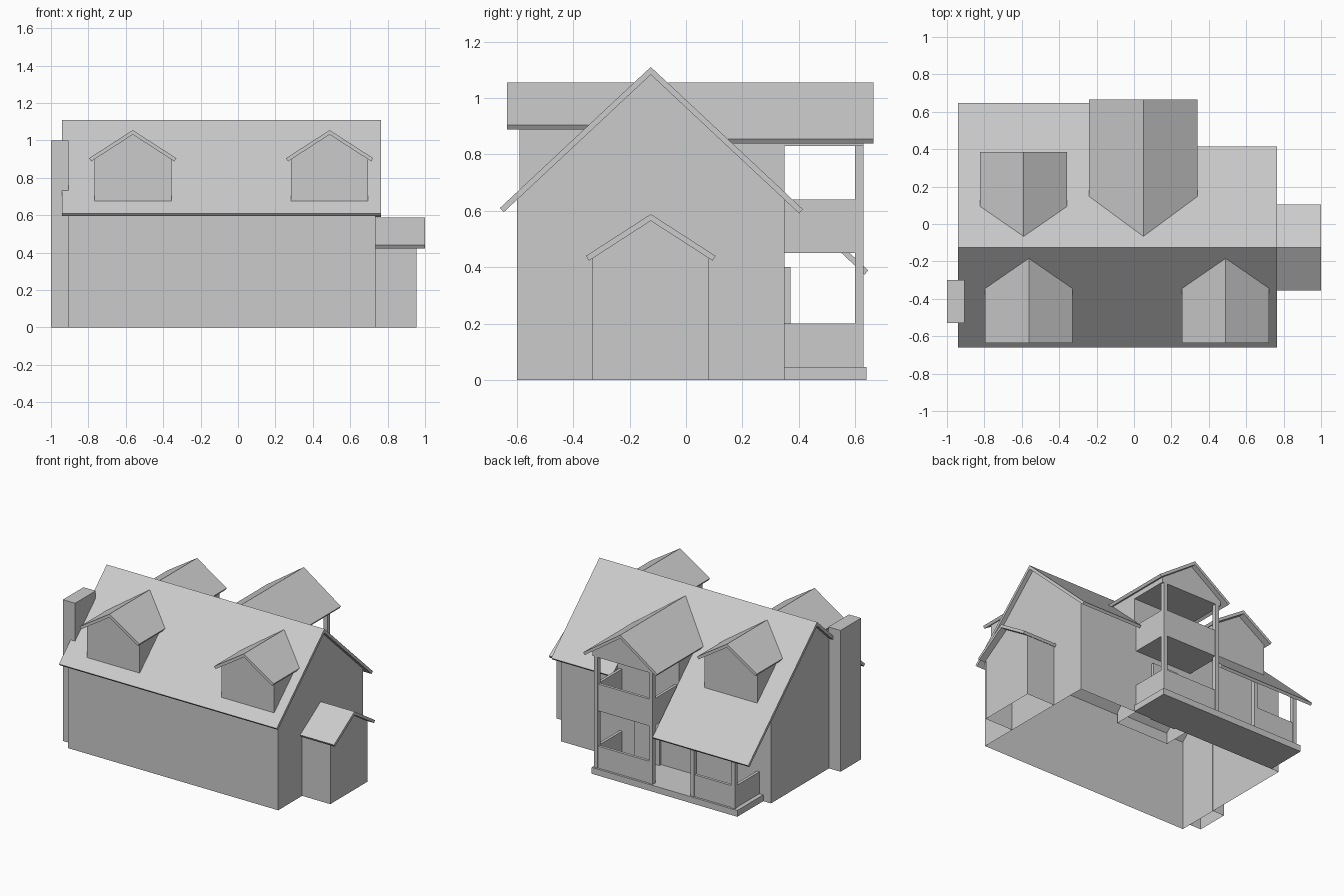
import bpy, bmesh, math

if "Cube" in bpy.data.objects:
    bpy.data.objects.remove(bpy.data.objects["Cube"])

RIDGE_Y = -0.125
PITCH = 0.935          # main roof slope


def prism(name, pts, a0, a1, axis, open_bottom=False):
    """Extrude a (horizontal, z) profile along x or y."""
    bm = bmesh.new()
    place = (lambda h, z, a: (a, h, z)) if axis == 'x' else (lambda h, z, a: (h, a, z))
    face = bm.faces.new([bm.verts.new(place(h, z, a0)) for h, z in pts])
    out = bmesh.ops.extrude_face_region(bm, geom=[face])
    d = (a1 - a0, 0, 0) if axis == 'x' else (0, a1 - a0, 0)
    bmesh.ops.translate(bm, vec=d, verts=[v for v in out['geom'] if isinstance(v, bmesh.types.BMVert)])
    bmesh.ops.recalc_face_normals(bm, faces=bm.faces)
    if open_bottom:
        low = [f for f in bm.faces if f.normal.z < -0.99]
        bmesh.ops.delete(bm, geom=low, context='FACES')
    me = bpy.data.meshes.new(name)
    bm.to_mesh(me)
    bm.free()
    ob = bpy.data.objects.new(name, me)
    bpy.context.collection.objects.link(ob)
    return ob


def box(name, x0, x1, y0, y1, z0, z1, open_bottom=False):
    return prism(name, [(x0, z0), (x1, z0), (x1, z1), (x0, z1)], y0, y1, 'y', open_bottom)


def roof(name, c, ridge, slope, left, right, a0, a1, axis, t=0.02):
    """Chevron roof slab with square-cut eaves."""
    k = math.hypot(1, slope)
    nx, nz = t * slope / k, t / k
    pts = [(c - left, ridge - slope * left), (c, ridge), (c + right, ridge - slope * right),
           (c + right - nx, ridge - slope * right - nz), (c, ridge - t * k),
           (c - left + nx, ridge - slope * left - nz)]
    return prism(name, pts, a0, a1, axis)


def gable_walls(name, c, half, z0, ridge, slope, a0, a1, axis, open_bottom=True, t=0.02):
    """Pentagon block fitting just under a roof slab."""
    top = ridge - t * math.hypot(1, slope)
    side = top - slope * half
    return prism(name, [(c - half, z0), (c + half, z0), (c + half, side), (c, top), (c - half, side)],
                 a0, a1, axis, open_bottom)


# Main house and its roof, which reaches down over the porch at back left
gable_walls("house_walls", RIDGE_Y, 0.475, 0, 1.11, PITCH, -0.91, 0.735, 'x')
for name, x0, x1, back in (("roof_over_porch", -0.94, -0.19, 0.772),
                           ("roof_middle", -0.19, 0.29, 0.30),
                           ("roof_right", 0.29, 0.765, 0.54)):
    roof(name, RIDGE_Y, 1.11, PITCH, 0.535, back, x0, x1, 'x')

# Side wing
gable_walls("wing_walls", RIDGE_Y, 0.207, 0, 0.588, 0.645, 0.735, 0.955, 'x')
roof("wing_roof", RIDGE_Y, 0.588, 0.645, 0.23, 0.23, 0.735, 1.0, 'x')

# Chimney
box("chimney", -1.0, -0.905, -0.53, -0.30, 0, 1.0, True)

# Dormers: two in front, one at the back
for name, cx, s in (("front_dormer_left", -0.5625, -1), ("front_dormer_right", 0.49, -1),
                    ("back_dormer", -0.59, 1)):
    def at(d): return RIDGE_Y + s * d
    gable_walls(name + "_walls", cx, 0.206, 0.57, 1.055, 0.645, at(0.465), at(0.06), 'y')
    roof(name + "_roof", cx, 1.055, 0.645, 0.233, 0.233, at(0.51), at(0.03), 'y')

# Balcony gable carried on posts
BX = 0.05
roof("balcony_roof", BX, 1.055, 0.69, 0.29, 0.29, -0.09, 0.665, 'y')
gable_walls("balcony_gable", BX, 0.24, 0.83, 1.055, 0.69, -0.06, 0.63, 'y', False)
box("balcony_back_wall", BX - 0.24, BX + 0.24, 0.0, 0.35, 0.5, 0.84)
box("balcony_floor", BX - 0.225, BX + 0.225, 0.35, 0.62, 0.45, 0.47)
box("balcony_front_panel", BX - 0.215, BX + 0.215, 0.605, 0.625, 0.45, 0.64)
box("back_door", BX - 0.10, BX + 0.10, 0.34, 0.37, 0, 0.40)
for s, side in ((-1, "left"), (1, "right")):
    x = BX + s * 0.215
    box("balcony_post_" + side, x - 0.015, x + 0.015, 0.60, 0.63, 0.04, 0.84)
    box("balcony_side_panel_" + side, x - 0.01, x + 0.01, 0.35, 0.60, 0.45, 0.64)

# Porch deck, posts and low rails (gap left for the entrance)
box("porch_deck", -0.85, 0.29, 0.35, 0.64, 0, 0.045)
for i, x in enumerate((-0.81, -0.49)):
    box(f"porch_post_{i}", x - 0.015, x + 0.015, 0.60, 0.63, 0.04, 0.40)
for name, x0, x1 in (("porch_rail_left", -0.81, -0.49), ("porch_rail_right", BX - 0.215, BX + 0.215)):
    box(name, x0, x1, 0.605, 0.625, 0.04, 0.20)
for name, x in (("porch_side_rail_left", -0.81), ("porch_side_rail_right", BX + 0.215)):
    box(name, x - 0.01, x + 0.01, 0.35, 0.60, 0.04, 0.20)
